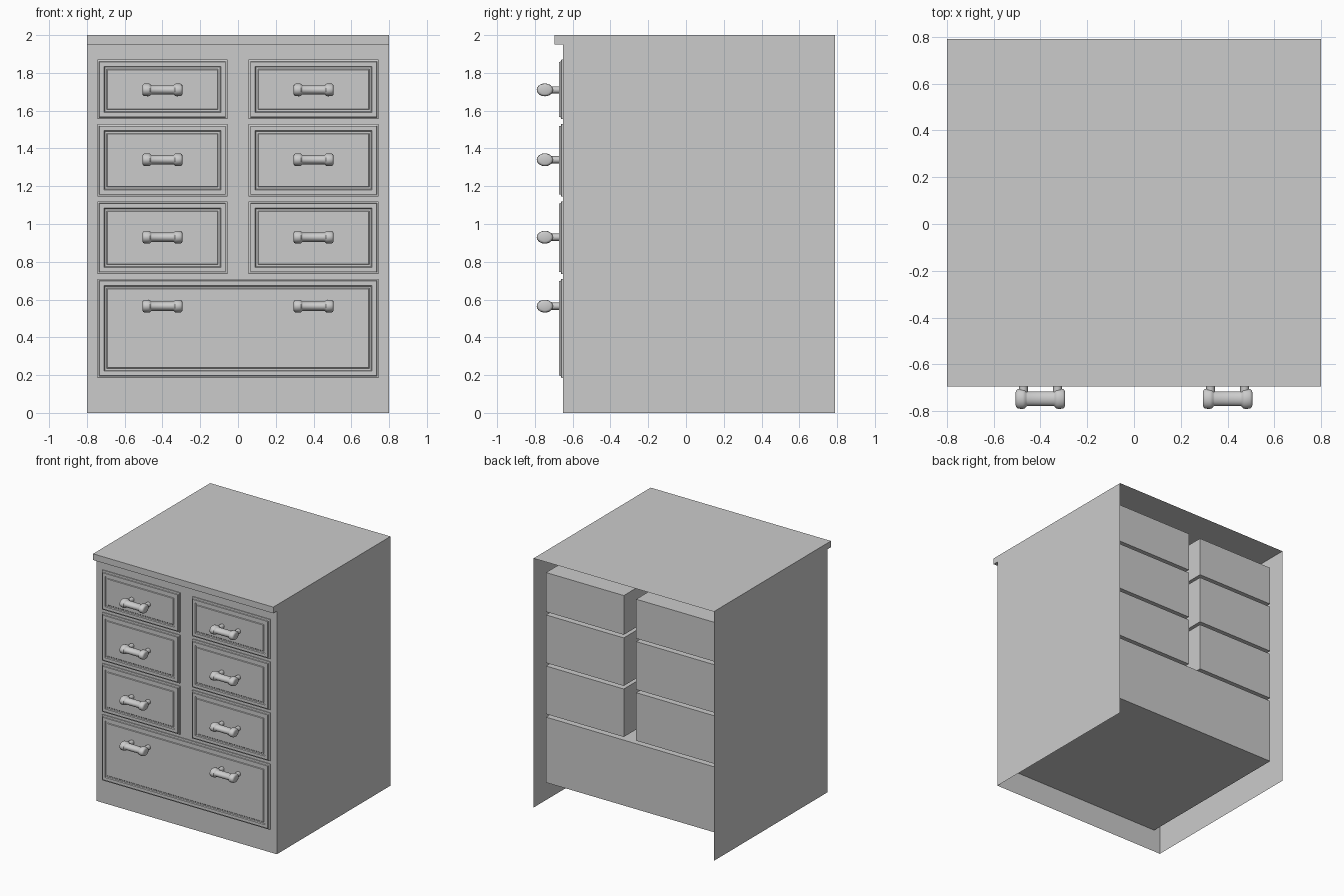
import bpy, bmesh, math

if "Cube" in bpy.data.objects:
    bpy.data.objects.remove(bpy.data.objects["Cube"])


def finish(name, bm):
    bmesh.ops.recalc_face_normals(bm, faces=bm.faces)
    me = bpy.data.meshes.new(name)
    bm.to_mesh(me)
    bm.free()
    ob = bpy.data.objects.new(name, me)
    bpy.context.collection.objects.link(ob)
    return ob


# Cabinet shell: thin sheet sides, front and top with a front lip; open back and bottom
def cabinet():
    bm = bmesh.new()
    prof = [(-0.65, 0), (-0.65, 1.95), (-0.695, 1.95), (-0.695, 2), (0.79, 2)]
    left = [bm.verts.new((-0.8, y, z)) for y, z in prof]
    right = [bm.verts.new((0.8, y, z)) for y, z in prof]
    for i in range(len(prof) - 1):
        bm.faces.new((left[i], right[i], right[i + 1], left[i + 1]))
    for side, x in ((left, -0.8), (right, 0.8)):
        bm.faces.new(side + [bm.verts.new((x, 0.79, 0))])
    finish("cabinet_shell", bm)


# Drawer: solid box whose front steps in to a frame and a recessed panel
def drawer(name, x0, x1, z0, z1):
    bm = bmesh.new()
    # (inset from the drawer edge, y position)
    steps = [(0, 0.71), (0, -0.66), (0.01, -0.663), (0.012, -0.672),
             (0.036, -0.672), (0.040, -0.664), (0.050, -0.664), (0.054, -0.668)]
    rings = []
    for d, y in steps:
        pts = ((x0 + d, z0 + d), (x1 - d, z0 + d), (x1 - d, z1 - d), (x0 + d, z1 - d))
        rings.append([bm.verts.new((x, y, z)) for x, z in pts])
    for a, b in zip(rings, rings[1:]):
        for i in range(4):
            j = (i + 1) % 4
            bm.faces.new((a[i], a[j], b[j], b[i]))
    bm.faces.new(rings[0])
    bm.faces.new(rings[-1])
    finish(name, bm)


# Handle: lathed grip with bulbous ends, oval in section, on two posts
def handle(name, cx, cz):
    bm = bmesh.new()
    n = 20
    half = [(-0.106, 0.022), (-0.103, 0.029), (-0.096, 0.033), (-0.075, 0.034),
            (-0.066, 0.032), (-0.061, 0.026), (-0.056, 0.0245)]
    prof = half + [(-x, r) for x, r in reversed(half)]
    rings = []
    for x, r in prof:
        rings.append([bm.verts.new((cx + x,
                                    -0.747 + 1.28 * r * math.cos(2 * math.pi * k / n),
                                    cz + r * math.sin(2 * math.pi * k / n)))
                      for k in range(n)])
    for a, b in zip(rings, rings[1:]):
        for i in range(n):
            j = (i + 1) % n
            bm.faces.new((a[i], a[j], b[j], b[i]))
    bm.faces.new(rings[0])
    bm.faces.new(rings[-1])
    for dx in (-0.073, 0.073):
        ends = [[bm.verts.new((cx + dx + 0.019 * math.cos(2 * math.pi * k / 12), y,
                               cz + 0.019 * math.sin(2 * math.pi * k / 12)))
                 for k in range(12)] for y in (-0.66, -0.73)]
        for i in range(12):
            j = (i + 1) % 12
            bm.faces.new((ends[0][i], ends[0][j], ends[1][j], ends[1][i]))
        for e in ends:
            bm.faces.new(e)
    ob = finish(name, bm)
    bpy.ops.object.select_all(action='DESELECT')
    ob.select_set(True)
    bpy.context.view_layer.objects.active = ob
    bpy.ops.object.shade_smooth_by_angle(angle=math.radians(40))


cabinet()

# Three rows of paired drawers: bottom z, top z, handle z
rows = [("upper", 1.555, 1.87, 1.71), ("middle", 1.145, 1.53, 1.34), ("lower", 0.735, 1.12, 0.93)]
for label, z0, z1, hz in rows:
    for side, x0, x1 in (("left", -0.745, -0.055), ("right", 0.055, 0.745)):
        drawer(f"{label}_{side}_drawer", x0, x1, z0, z1)
        handle(f"{label}_{side}_handle", (x0 + x1) / 2, hz)

# Wide bottom drawer with two handles
drawer("bottom_drawer", -0.745, 0.745, 0.185, 0.71)
for side, x in (("left", -0.4), ("right", 0.4)):
    handle(f"bottom_{side}_handle", x, 0.565)
